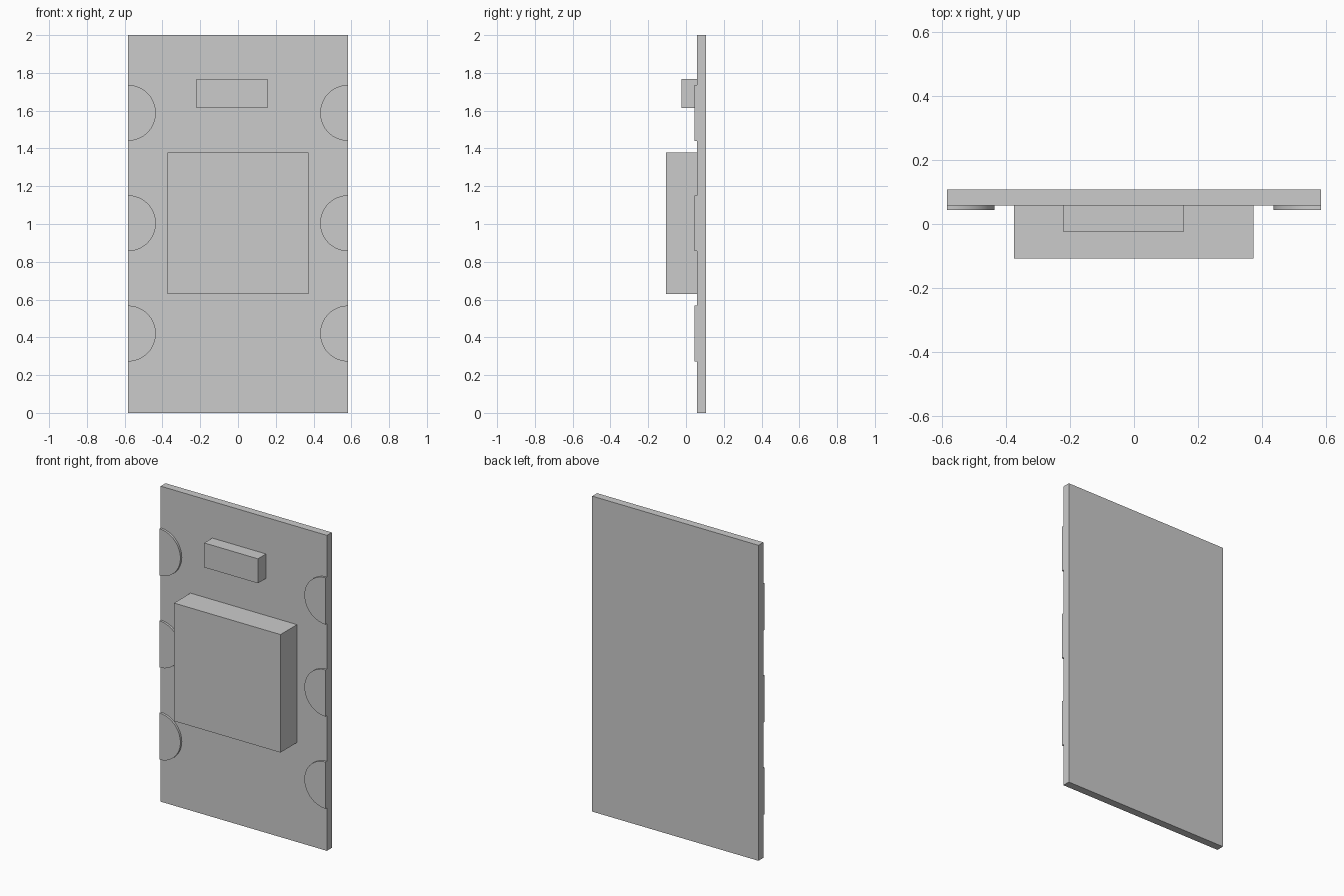
import bpy, bmesh, math

if "Cube" in bpy.data.objects:
    bpy.data.objects.remove(bpy.data.objects["Cube"])

FACE = 0.058   # front face of the board
HALF_W = 0.583


def box(name, x0, x1, y0, y1, z0, z1):
    bpy.ops.mesh.primitive_cube_add(
        size=1, location=((x0 + x1) / 2, (y0 + y1) / 2, (z0 + z1) / 2))
    ob = bpy.context.object
    ob.name = name
    ob.scale = (x1 - x0, y1 - y0, z1 - z0)
    bpy.ops.object.transform_apply(location=False, rotation=False, scale=True)
    return ob


def half_disc(name, side, z, r=0.148, y=0.044, segments=32):
    # flat edge flush with the board side, arc pointing inward
    bm = bmesh.new()
    arc = [math.pi * (i / segments - 0.5) for i in range(segments + 1)]
    verts = [bm.verts.new((side * (HALF_W - r * math.cos(a)), y, z + r * math.sin(a)))
             for a in arc]
    face = bm.faces.new(verts)
    ext = bmesh.ops.extrude_face_region(bm, geom=[face])
    moved = [v for v in ext["geom"] if isinstance(v, bmesh.types.BMVert)]
    bmesh.ops.translate(bm, verts=moved, vec=(0, FACE - y, 0))
    bmesh.ops.recalc_face_normals(bm, faces=bm.faces)
    mesh = bpy.data.meshes.new(name)
    bm.to_mesh(mesh)
    bm.free()
    ob = bpy.data.objects.new(name, mesh)
    bpy.context.collection.objects.link(ob)
    bpy.ops.object.select_all(action='DESELECT')
    ob.select_set(True)
    bpy.context.view_layer.objects.active = ob
    bpy.ops.object.shade_smooth_by_angle(angle=math.radians(30))


# Circuit board
box("board", -HALF_W, HALF_W, FACE, 0.107, 0, 2)
# Large chip and small component
box("main_chip", -0.374, 0.373, -0.107, FACE, 0.63, 1.378)
box("small_component", -0.221, 0.156, -0.023, FACE, 1.613, 1.768)

# Contact pads along both edges
for side, label in ((-1, "left"), (1, "right")):
    for i, z in enumerate((0.42, 1.004, 1.588)):
        half_disc(f"contact_pad_{label}_{i + 1}", side, z)
